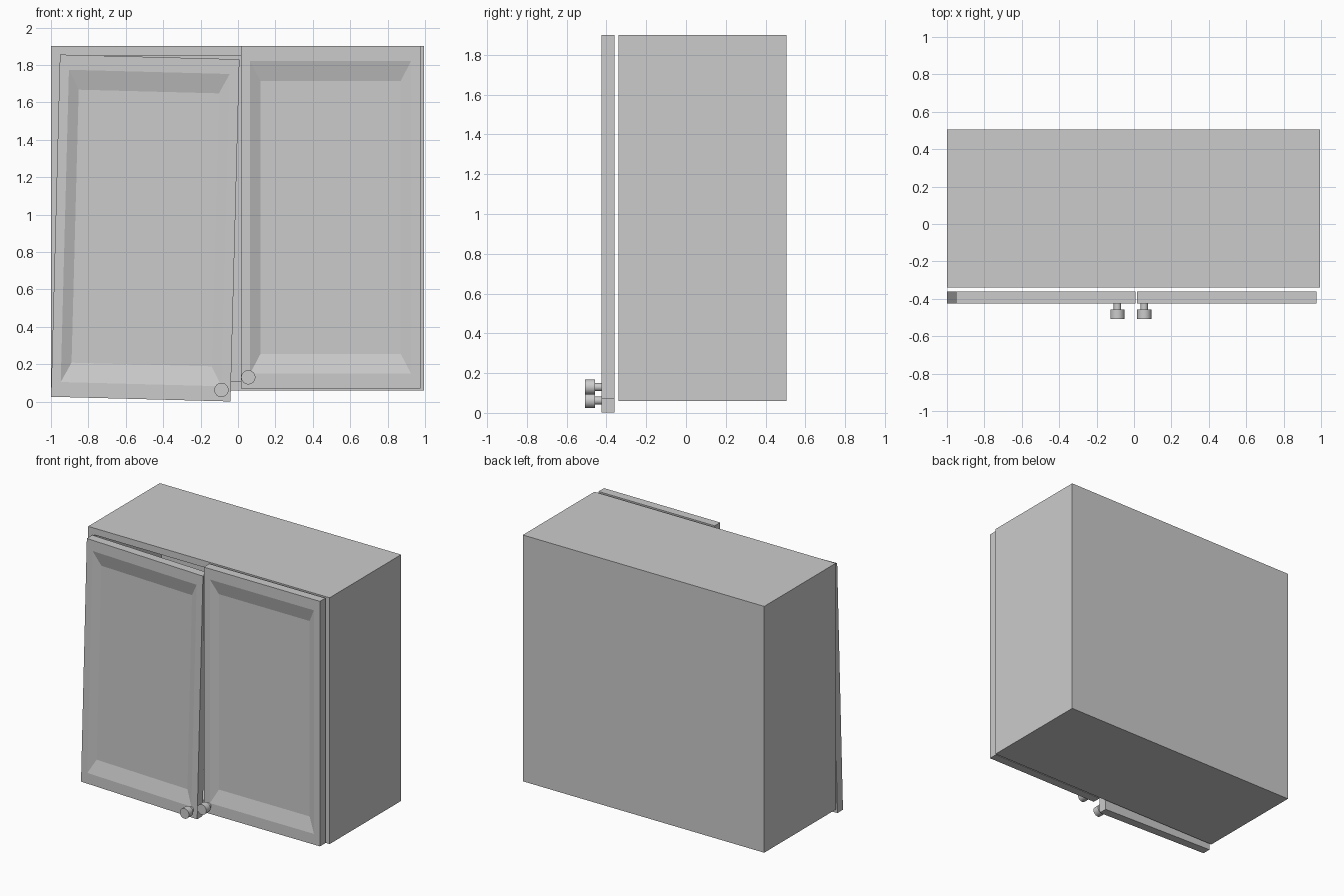
import bpy, bmesh, math
from mathutils import Matrix, Vector

if "Cube" in bpy.data.objects:
    bpy.data.objects.remove(bpy.data.objects["Cube"])


def make_object(name, bm):
    bmesh.ops.recalc_face_normals(bm, faces=bm.faces)
    mesh = bpy.data.meshes.new(name)
    bm.to_mesh(mesh)
    bm.free()
    ob = bpy.data.objects.new(name, mesh)
    bpy.context.collection.objects.link(ob)
    return ob


def rect_rings(bm, w, h, rings):
    """Skin a chain of rectangles (x inset, z inset, y) and cap both ends."""
    loops = []
    for ix, iz, y in rings:
        a, b = w / 2 - ix, h / 2 - iz
        loops.append([bm.verts.new((sx * a, y, sz * b))
                      for sx, sz in ((-1, -1), (1, -1), (1, 1), (-1, 1))])
    for p, q in zip(loops, loops[1:]):
        for i in range(4):
            j = (i + 1) % 4
            bm.faces.new((p[i], p[j], q[j], q[i]))
    bm.faces.new(loops[0])
    bm.faces.new(loops[-1])


# Cabinet carcass: back panel outside, open at the front
WALL = 0.05
bm = bmesh.new()
rect_rings(bm, 1.995, 1.84, [(0, 0, 0.505), (0, 0, -0.34),
                             (WALL, WALL, -0.34), (WALL, WALL, 0.455)])
cabinet = make_object("cabinet_box", bm)
cabinet.location = (-0.0025, 0, 0.98)


def knob_profile(bm, centre, profile, n=32):
    """Revolve (radius, y) points around the y axis."""
    loops = []
    for r, y in profile:
        loops.append([bm.verts.new(centre + Vector((r * math.cos(t), y, r * math.sin(t))))
                      for t in (2 * math.pi * i / n for i in range(n))])
    for p, q in zip(loops, loops[1:]):
        for i in range(n):
            j = (i + 1) % n
            bm.faces.new((p[i], p[j], q[j], q[i]))
    bm.faces.new(loops[0])
    bm.faces.new(loops[-1])


def door(side, centre, tilt, knob_x, knob_z):
    place = Matrix.Translation(centre) @ Matrix.Rotation(tilt, 4, 'Y')
    # Door slab with a sloped recessed panel
    bm = bmesh.new()
    rect_rings(bm, 0.96, 1.83, [(0, 0, -0.36), (0, 0, -0.425),
                                (0.05, 0.08, -0.425), (0.105, 0.185, -0.397)])
    make_object(side + "_door", bm).matrix_world = place
    # Round knob on a short stem
    bm = bmesh.new()
    knob_profile(bm, Vector((knob_x, 0, knob_z)),
                 [(0.02, -0.42), (0.02, -0.457), (0.038, -0.457), (0.038, -0.507)])
    knob = make_object(side + "_knob", bm)
    knob.matrix_world = place
    bpy.ops.object.select_all(action='DESELECT')
    knob.select_set(True)
    bpy.context.view_layer.objects.active = knob
    bpy.ops.object.shade_smooth_by_angle(angle=math.radians(35))


door("right", (0.495, 0, 0.985), 0, -0.44, -0.855)
# Left door hangs crooked
door("left", (-0.496, 0, 0.928), math.radians(1.5), 0.43, -0.855)
